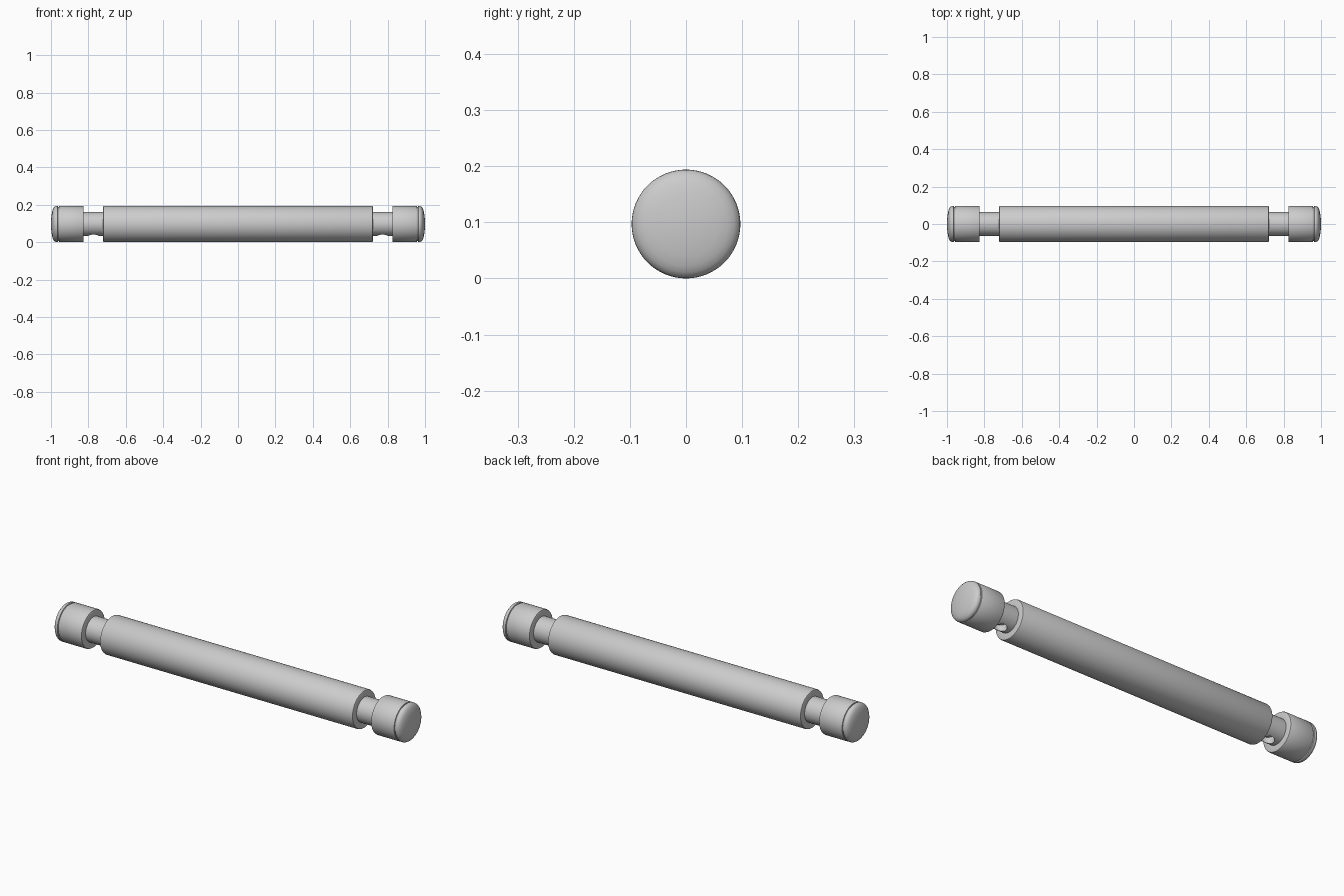
import bpy, bmesh
from math import tau, radians
from mathutils import Matrix, Vector

if "Cube" in bpy.data.objects:
    bpy.data.objects.remove(bpy.data.objects["Cube"])

R = 0.097          # outer radius, also the axis height
NECK = 0.064       # radius of the narrow necks
SEGMENTS = 64


def lathe(name, profile):
    """Spin (x, radius) points about the x axis lying at z = R."""
    bm = bmesh.new()
    verts = [bm.verts.new((x, 0, R + r)) for x, r in profile]
    edges = [bm.edges.new(pair) for pair in zip(verts, verts[1:])]
    bmesh.ops.spin(bm, geom=verts + edges, cent=(0, 0, R), axis=(1, 0, 0),
                   angle=tau, steps=SEGMENTS)
    bmesh.ops.remove_doubles(bm, verts=bm.verts, dist=1e-5)
    bmesh.ops.recalc_face_normals(bm, faces=bm.faces)
    mesh = bpy.data.meshes.new(name)
    bm.to_mesh(mesh)
    bm.free()
    obj = bpy.data.objects.new(name, mesh)
    bpy.context.collection.objects.link(obj)
    return obj


def activate(obj):
    bpy.ops.object.select_all(action='DESELECT')
    obj.select_set(True)
    bpy.context.view_layer.objects.active = obj


def smooth(obj):
    activate(obj)
    bpy.ops.object.shade_smooth_by_angle(angle=radians(32))


# Shaft: long barrel, two necks and two end collars
half = [(0.715, R), (0.720, R - 0.002), (0.722, R - 0.007), (0.722, NECK),
        (0.825, NECK), (0.825, R - 0.007), (0.827, R - 0.002), (0.832, R),
        (0.953, R), (0.957, R - 0.002), (0.958, R - 0.006), (0.966, R - 0.006),
        (0.966, 0)]
shaft = lathe("shaft", [(-x, r) for x, r in reversed(half)] + half)

# Blind pin holes drilled up into the underside of each neck
for side in (-1, 1):
    bpy.ops.mesh.primitive_cylinder_add(vertices=32, radius=0.03, depth=0.10,
                                        location=(side * 0.773, 0, R - 0.08))
    cutter = bpy.context.object
    cutter.name = "hole_cutter"
    cutter.hide_render = True
    activate(shaft)
    mod = shaft.modifiers.new("pin_hole", 'BOOLEAN')
    mod.operation = 'DIFFERENCE'
    mod.solver = 'EXACT'
    mod.object = cutter
    bpy.ops.object.modifier_apply(modifier=mod.name)
    bpy.data.objects.remove(cutter)
smooth(shaft)

# Domed end caps
dome = [(0.962, 0), (0.962, R - 0.005), (0.964, R - 0.001), (0.968, R),
        (0.974, R - 0.001), (0.980, R - 0.004), (0.986, R - 0.011),
        (0.991, R - 0.022), (0.995, 0.058), (0.998, 0.037), (0.9995, 0.018),
        (1.0, 0)]
for name, side in (("end_cap_left", -1), ("end_cap_right", 1)):
    smooth(lathe(name, [(side * x, r) for x, r in dome]))
